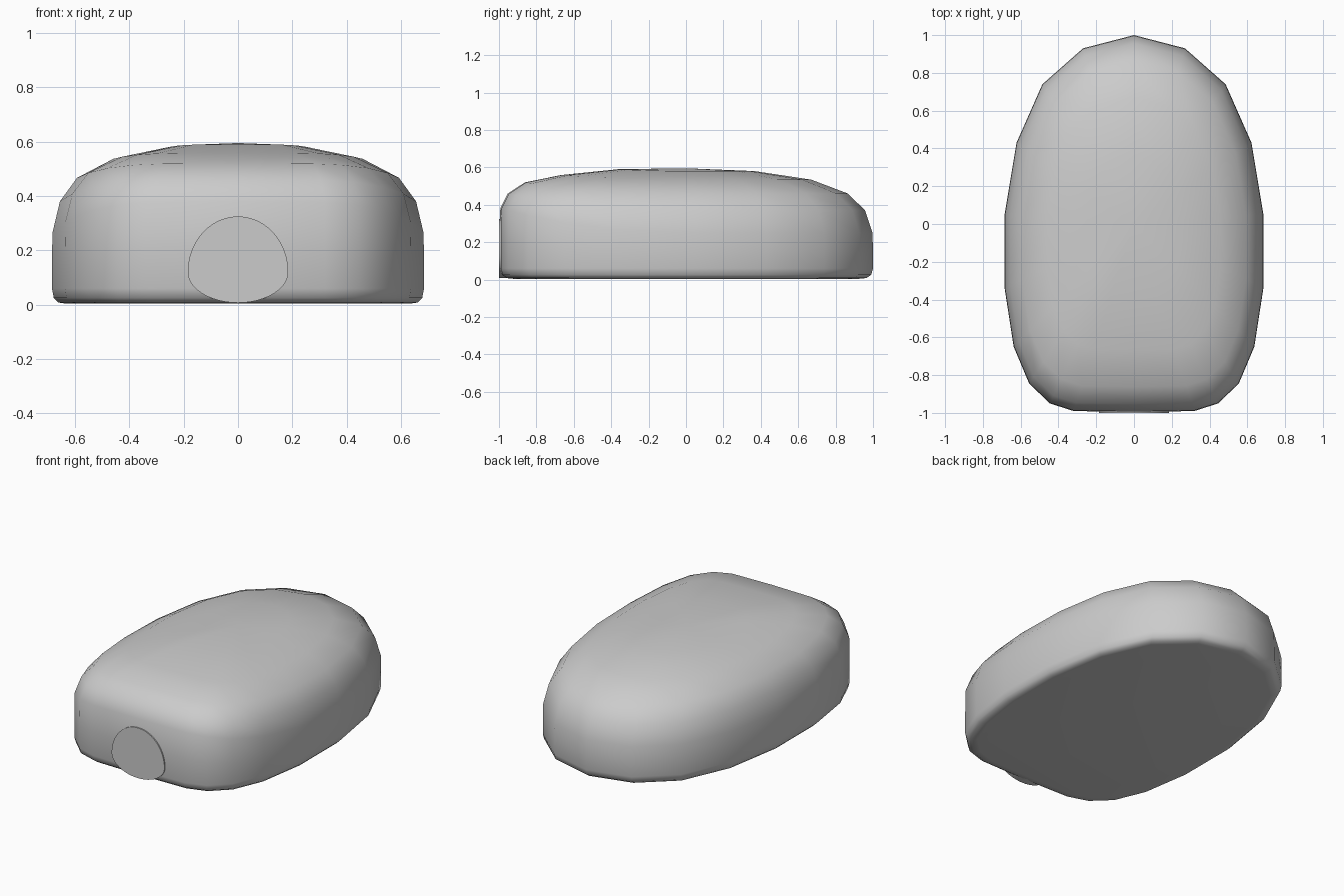
import bpy, bmesh, math

if "Cube" in bpy.data.objects:
    bpy.data.objects.remove(bpy.data.objects["Cube"])


def finish(bm, name, angle):
    bmesh.ops.recalc_face_normals(bm, faces=bm.faces)
    mesh = bpy.data.meshes.new(name)
    bm.to_mesh(mesh)
    bm.free()
    obj = bpy.data.objects.new(name, mesh)
    bpy.context.collection.objects.link(obj)
    bpy.ops.object.select_all(action='DESELECT')
    obj.select_set(True)
    bpy.context.view_layer.objects.active = obj
    bpy.ops.object.shade_smooth_by_angle(angle=math.radians(angle))
    return obj


# Half of the plan outline, back to front, then mirrored
half = [(0.27, 0.93), (0.485, 0.74), (0.622, 0.43), (0.685, 0.05),
        (0.685, -0.34), (0.637, -0.65), (0.555, -0.845), (0.445, -0.95),
        (0.32, -0.99)]
outline = [(0, 1)] + half + [(0, -0.996)] + [(-x, y) for x, y in reversed(half)]

# Layers: plan scale, height, extra height towards the front
layers = [(0.925, 0.004, 0), (0.965, 0.008, 0), (0.99, 0.025, 0), (1, 0.06, 0),
          (1, 0.15, 0.06), (0.997, 0.25, 0.13), (0.957, 0.37, 0.09),
          (0.865, 0.46, 0.06), (0.67, 0.534, 0.025), (0.365, 0.58, 0.01)]

# Rounded shell body
bm = bmesh.new()
rings = [[bm.verts.new((x * s, y * s, z + lift * max(0, -y) ** 2))
          for x, y in outline] for s, z, lift in layers]
n = len(outline)
for a, b in zip(rings, rings[1:]):
    for i in range(n):
        j = (i + 1) % n
        bm.faces.new((a[i], a[j], b[j], b[i]))
top = bm.verts.new((0, 0, 0.595))
for i in range(n):
    bm.faces.new((rings[-1][i], rings[-1][(i + 1) % n], top))
bm.faces.new(rings[0])
finish(bm, "shell_body", 80)

# Flat egg-shaped plate on the front
bm = bmesh.new()
plate = []
for i in range(48):
    a = 2 * math.pi * i / 48
    h = 0.205 if math.sin(a) > 0 else 0.113
    plate.append(bm.verts.new((0.185 * math.cos(a), -1, 0.12 + h * math.sin(a))))
face = bm.faces.new(plate)
ext = bmesh.ops.extrude_face_region(bm, geom=[face], use_keep_orig=True)
for v in ext["geom"]:
    if isinstance(v, bmesh.types.BMVert):
        v.co.y = -0.95
finish(bm, "front_plate", 30)
